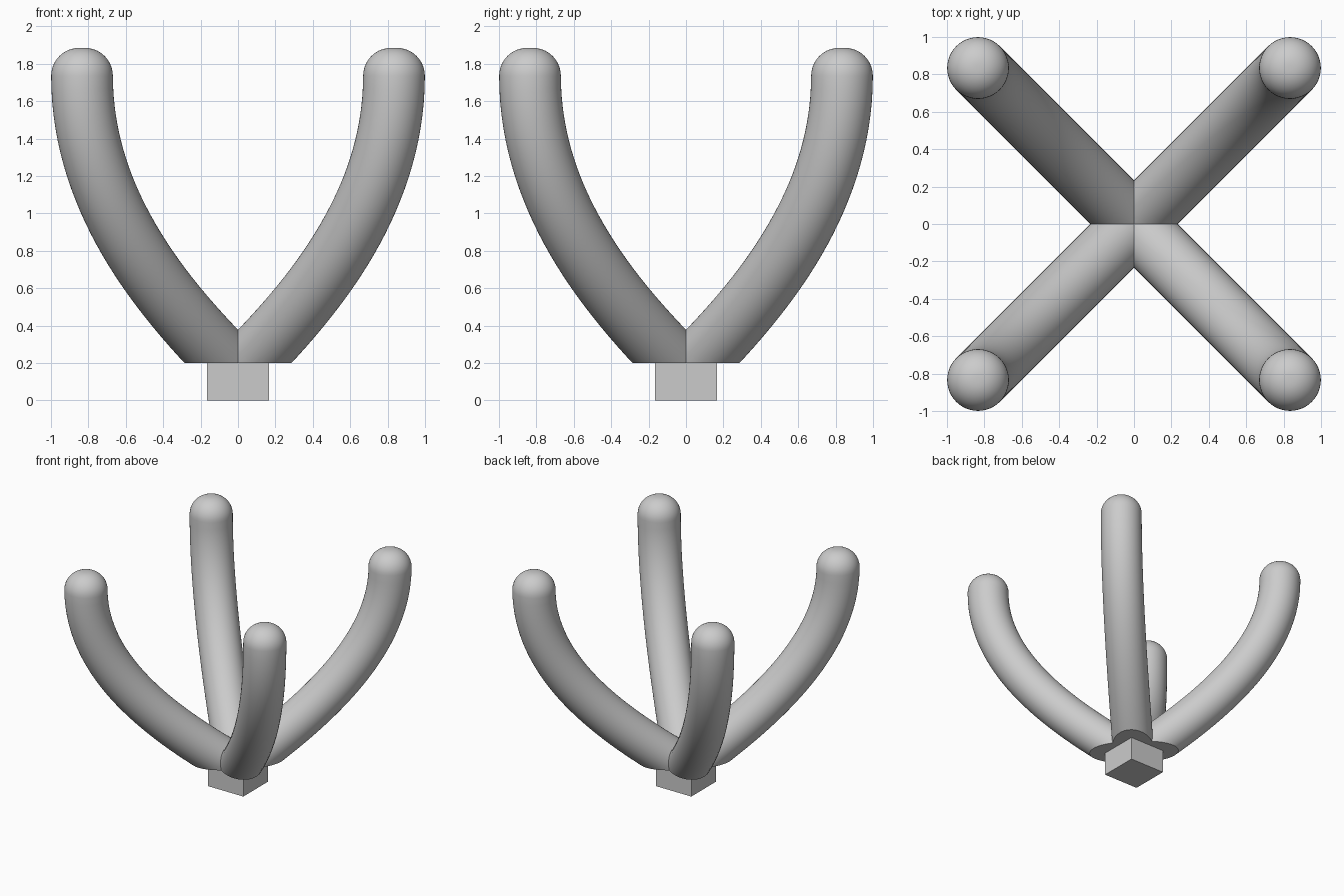
import bpy, bmesh
from math import sin, cos, pi, sqrt
from mathutils import Vector

if "Cube" in bpy.data.objects:
    bpy.data.objects.remove(bpy.data.objects["Cube"])

R, SIDES = 0.165, 48
BASE_Z = 0.2

def lift(x, z):
    """Point of the side profile placed on the x = y diagonal plane."""
    return Vector((x, x, z))

# Centre line: cubic curve from the hub up to a vertical tip
p = [lift(0, 0.142), lift(0.36, 0.50), lift(0.834, 1.03), lift(0.834, 1.735)]
stations = []
d0 = (p[1] - p[0]).normalized()
stations.append((p[0] - d0 * 0.6, d0, R))
N = 32
for i in range(N + 1):
    t = i / N
    u = 1 - t
    pos = p[0]*u**3 + p[1]*3*u*u*t + p[2]*3*u*t*t + p[3]*t**3
    tan = (p[1]-p[0])*u*u + (p[2]-p[1])*2*u*t + (p[3]-p[2])*t*t
    stations.append((pos, tan.normalized(), R))
# Rounded tip
F, up = 0.15, Vector((0, 0, 1))
for i in range(1, 11):
    a = pi / 2 * i / 10
    stations.append((p[3] + up * F * sin(a), up, R - F + F * cos(a)))

# One arm swept along the centre line
bm = bmesh.new()
side = Vector((1, -1, 0)) / sqrt(2)
rings = []
for pos, tan, r in stations:
    nrm = side.cross(tan)
    rings.append([bm.verts.new(pos + r * (side * cos(2*pi*k/SIDES) + nrm * sin(2*pi*k/SIDES)))
                  for k in range(SIDES)])
for a, b in zip(rings, rings[1:]):
    for k in range(SIDES):
        j = (k + 1) % SIDES
        bm.faces.new((a[k], a[j], b[j], b[k]))
bm.faces.new(rings[-1])
bm.faces.new(rings[0][::-1])

# Trim to one quadrant, then cut and close the flat underside
def cut(co, no):
    return bmesh.ops.bisect_plane(bm, geom=bm.verts[:] + bm.edges[:] + bm.faces[:],
                                  plane_co=co, plane_no=no, clear_inner=True)

def close(res):
    edges = [e for e in res["geom_cut"] if isinstance(e, bmesh.types.BMEdge)]
    bmesh.ops.contextual_create(bm, geom=edges)

close(cut((0, 0, BASE_Z), (0, 0, 1)))
cut((0, 0, 0), (1, 0, 0))
cut((0, 0, 0), (0, 1, 0))
bmesh.ops.recalc_face_normals(bm, faces=bm.faces[:])
mesh = bpy.data.meshes.new("arms")
bm.to_mesh(mesh)
bm.free()
arms = bpy.data.objects.new("arms", mesh)
bpy.context.collection.objects.link(arms)

# Four arms by mirroring
m = arms.modifiers.new("mirror", 'MIRROR')
m.use_axis = (True, True, False)
bpy.context.view_layer.objects.active = arms
arms.select_set(True)
bpy.ops.object.modifier_apply(modifier="mirror")
bpy.ops.object.shade_smooth_by_angle(angle=pi / 6)

# Square foot
bpy.ops.mesh.primitive_cube_add(size=1, location=(0, 0, 0.105))
foot = bpy.context.object
foot.name = "foot"
foot.scale = (0.33, 0.33, 0.21)
